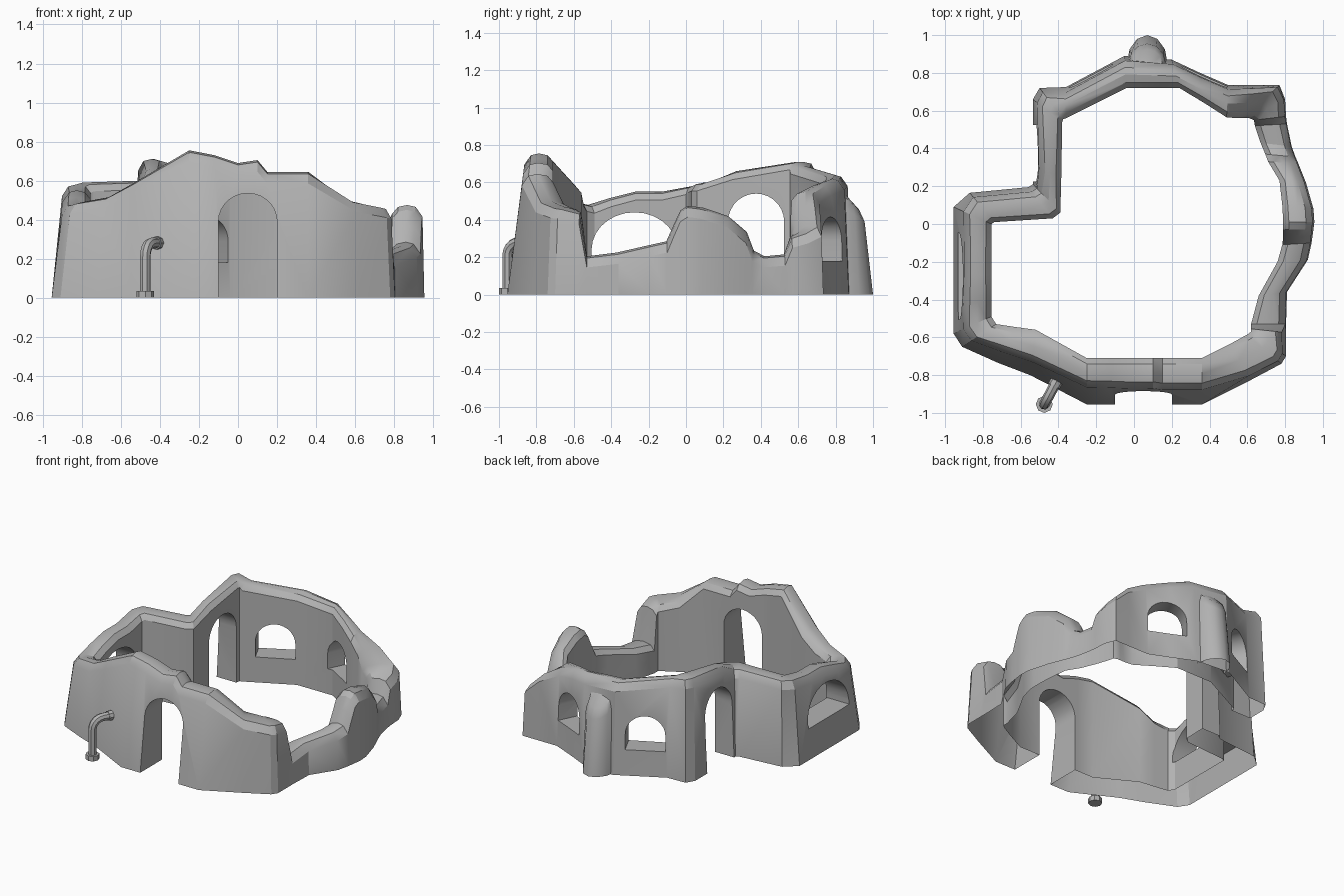
import bpy, bmesh, math
from mathutils import Vector, Matrix

if "Cube" in bpy.data.objects:
    bpy.data.objects.remove(bpy.data.objects["Cube"])

stone = bpy.data.materials.new("grey_stone")
stone.diffuse_color = (0.45, 0.45, 0.45, 1)
stone.use_nodes = True
stone.node_tree.nodes["Principled BSDF"].inputs["Base Color"].default_value = stone.diffuse_color


def add_object(name, bm):
    bmesh.ops.recalc_face_normals(bm, faces=bm.faces)
    me = bpy.data.meshes.new(name)
    bm.to_mesh(me)
    bm.free()
    me.materials.append(stone)
    ob = bpy.data.objects.new(name, me)
    bpy.context.collection.objects.link(ob)
    return ob


def activate(ob):
    bpy.ops.object.select_all(action='DESELECT')
    ob.select_set(True)
    bpy.context.view_layer.objects.active = ob


def smooth(ob, deg=30):
    activate(ob)
    bpy.ops.object.shade_smooth_by_angle(angle=math.radians(deg))


def open_base(ob):
    """Remove the downward faces on the ground; the shell is open below."""
    b = bmesh.new()
    b.from_mesh(ob.data)
    down = [f for f in b.faces if all(v.co.z < .002 for v in f.verts)]
    bmesh.ops.delete(b, geom=down, context='FACES')
    b.to_mesh(ob.data)
    b.free()


# Wall stations: outer x, y, inner x, y, height
front = [(-.955, -.58, -.755, -.49, .48), (-.91, -.65, -.73, -.53, .49),
         (-.72, -.735, -.63, -.545, .515), (-.55, -.80, -.52, -.56, .59),
         (-.25, -.955, -.25, -.71, .755), (-.12, -.955, -.12, -.71, .73),
         (0, -.955, 0, -.71, .69), (.10, -.955, .10, -.71, .705),
         (.15, -.955, .15, -.71, .645), (.36, -.955, .36, -.71, .645)]
front_end = [(.62, -.825, .50, -.64, .50), (.78, -.74, .60, -.585, .47),
             (.805, -.70, .62, -.57, .465), (.805, -.575, .62, -.555, .44)]
right = [(.805, -.53, .62, -.53, .205), (.81, -.36, .66, -.38, .225),
         (.92, -.19, .76, -.20, .265), (.94, -.10, .785, -.11, .285),
         (.945, -.065, .79, -.07, .37), (.95, -.03, .79, -.03, .45),
         (.955, .01, .79, .01, .475), (.95, .08, .785, .10, .465),
         (.91, .22, .77, .23, .42), (.87, .32, .71, .33, .335),
         (.855, .355, .695, .37, .235), (.835, .41, .67, .43, .205),
         (.81, .53, .64, .52, .215), (.805, .57, .635, .55, .31),
         (.80, .66, .61, .56, .335)]
back = [(.77, .735, .585, .56, .37), (.66, .735, .55, .56, .47),
        (.50, .735, .49, .565, .55), (.35, .80, .365, .645, .59),
        (.20, .87, .24, .72, .62), (-.05, .89, -.04, .72, .64),
        (-.36, .725, -.36, .56, .69), (-.50, .72, -.375, .555, .71),
        (-.535, .66, -.38, .54, .71)]
left = [(-.535, .30, -.385, .25, .66), (-.535, .21, -.39, .06, .60),
        (-.56, .195, -.43, .03, .60), (-.87, .165, -.74, .01, .59)]
left_window_side = [(-.955, .09, -.755, 0, .58), (-.955, -.13, -.755, -.13, .55),
                    (-.955, -.28, -.755, -.27, .55), (-.955, -.43, -.755, -.40, .515)]


def section(lean, ox, oy, ix, iy, h):
    """Battered wall section with a worn, chamfered top."""
    o, i = Vector((ox, oy, 0)), Vector((ix, iy, 0))
    w = (i - o).length
    d = (i - o) / w
    lean *= h
    pts = [(0, 0), (lean, h - .06), (lean + .035, h - .01), ((lean + w) / 2, h),
           (w - .03, h - .01), (w, h - .045), (w, 0)]
    return [o + d * s + Vector((0, 0, z)) for s, z in pts]


# Ruined wall ring, with more batter on the front and left sides
bm = bmesh.new()
rings = []
for lean, side in [(.12, front), (.05, front_end), (.02, right), (.04, back),
                   (.05, left), (.10, left_window_side)]:
    rings += [[bm.verts.new(p) for p in section(lean, *s)] for s in side]
for k, a in enumerate(rings):
    b = rings[(k + 1) % len(rings)]
    for j in range(7):
        bm.faces.new((a[j], a[(j + 1) % 7], b[(j + 1) % 7], b[j]))
bmesh.ops.triangulate(bm, faces=bm.faces)
wall = add_object("ruined_wall", bm)


def cut_arch(cx, cy, normal_deg, width, sill, spring, top, depth=.6):
    """Cut an arched opening through the wall along a horizontal normal."""
    n = 14
    prof = [(-width / 2, sill), (width / 2, sill)]
    prof += [(width / 2 * math.cos(math.pi * t / n),
              spring + (top - spring) * math.sin(math.pi * t / n)) for t in range(n + 1)]
    m = Matrix.Translation((cx, cy, 0)) @ Matrix.Rotation(math.radians(normal_deg - 90), 4, 'Z')
    cb = bmesh.new()
    f = cb.faces.new([cb.verts.new((x, -depth / 2, z)) for x, z in prof])
    ext = bmesh.ops.extrude_face_region(cb, geom=[f])
    bmesh.ops.translate(cb, vec=(0, depth, 0),
                        verts=[v for v in ext['geom'] if isinstance(v, bmesh.types.BMVert)])
    bmesh.ops.transform(cb, matrix=m, verts=cb.verts)
    cutter = add_object("opening_cutter", cb)
    cutter.hide_render = True
    activate(wall)
    mod = wall.modifiers.new("opening", 'BOOLEAN')
    mod.operation, mod.solver, mod.object = 'DIFFERENCE', 'EXACT', cutter
    bpy.ops.object.modifier_apply(modifier=mod.name)
    bpy.data.objects.remove(cutter)


cut_arch(.05, -.83, -90, .30, -.1, .39, .535)        # front doorway
cut_arch(-.46, .375, 180, .30, -.1, .39, .54, .4)    # side doorway
cut_arch(-.86, -.275, 180, .46, .205, .24, .44)      # wide left window
cut_arch(-.20, .725, 116, .26, .18, .29, .42, .45)   # back left window
cut_arch(.35, .73, 64, .26, .18, .29, .415, .45)     # back right window
open_base(wall)
smooth(wall)


def tapered(name, loc, r1, r2, h, sides, direction=(0, 0, 1)):
    b = bmesh.new()
    bmesh.ops.create_cone(b, cap_ends=True, segments=sides, radius1=r1, radius2=r2, depth=h)
    rot = Vector(direction).to_track_quat('Z', 'Y').to_matrix().to_4x4()
    bmesh.ops.transform(b, verts=b.verts,
                        matrix=Matrix.Translation(loc) @ rot @ Matrix.Translation((0, 0, h / 2)))
    return add_object(name, b)


# Back buttress: half-round pier with a sloping head, merging into the wall
b = bmesh.new()
levels = []
for r, ymax, zf, zb in [(.108, 1.0, 0, 0), (.098, .955, .39, .46), (.08, .925, .455, .52)]:
    arc = [(.07 + r * math.cos(math.pi * k / 6), math.sin(math.pi * k / 6)) for k in range(7)]
    levels.append([b.verts.new((x, .85 + (ymax - .85) * s, zb + (zf - zb) * s)) for x, s in arc])
for lo, hi in zip(levels, levels[1:]):
    for k in range(6):
        b.faces.new((lo[k], lo[k + 1], hi[k + 1], hi[k]))
tip = b.verts.new((.07, .83, .56))
for k in range(6):
    b.faces.new((levels[-1][k], levels[-1][k + 1], tip))
smooth(add_object("back_buttress", b), 40)

# Bent water pipe: upright, quarter bend, run into the wall
foot, d, bend, top = Vector((-.475, -.955, 0)), Vector((.47, .88, 0)).normalized(), .07, .28
path = [foot.copy()]
for k in range(6):
    a = math.pi / 2 * k / 5
    path.append(foot + d * bend * (1 - math.cos(a)) + Vector((0, 0, top - bend + bend * math.sin(a))))
path.append(foot + d * .17 + Vector((0, 0, top)))
b = bmesh.new()
side = d.cross(Vector((0, 0, 1)))
prev = None
for k, p in enumerate(path):
    t = (path[min(k + 1, len(path) - 1)] - path[max(k - 1, 0)]).normalized()
    u = side.cross(t)
    ring = [b.verts.new(p + .028 * (side * math.cos(math.tau * j / 8) + u * math.sin(math.tau * j / 8)))
            for j in range(8)]
    if prev:
        for j in range(8):
            b.faces.new((prev[j], prev[(j + 1) % 8], ring[(j + 1) % 8], ring[j]))
    prev = ring
smooth(add_object("water_pipe", b), 40)

# Pipe collars
tapered("pipe_foot_collar", foot, .045, .045, .035, 8)
tapered("pipe_wall_collar", foot + d * .11 + Vector((0, 0, top)), .034, .034, .03, 8, d)
